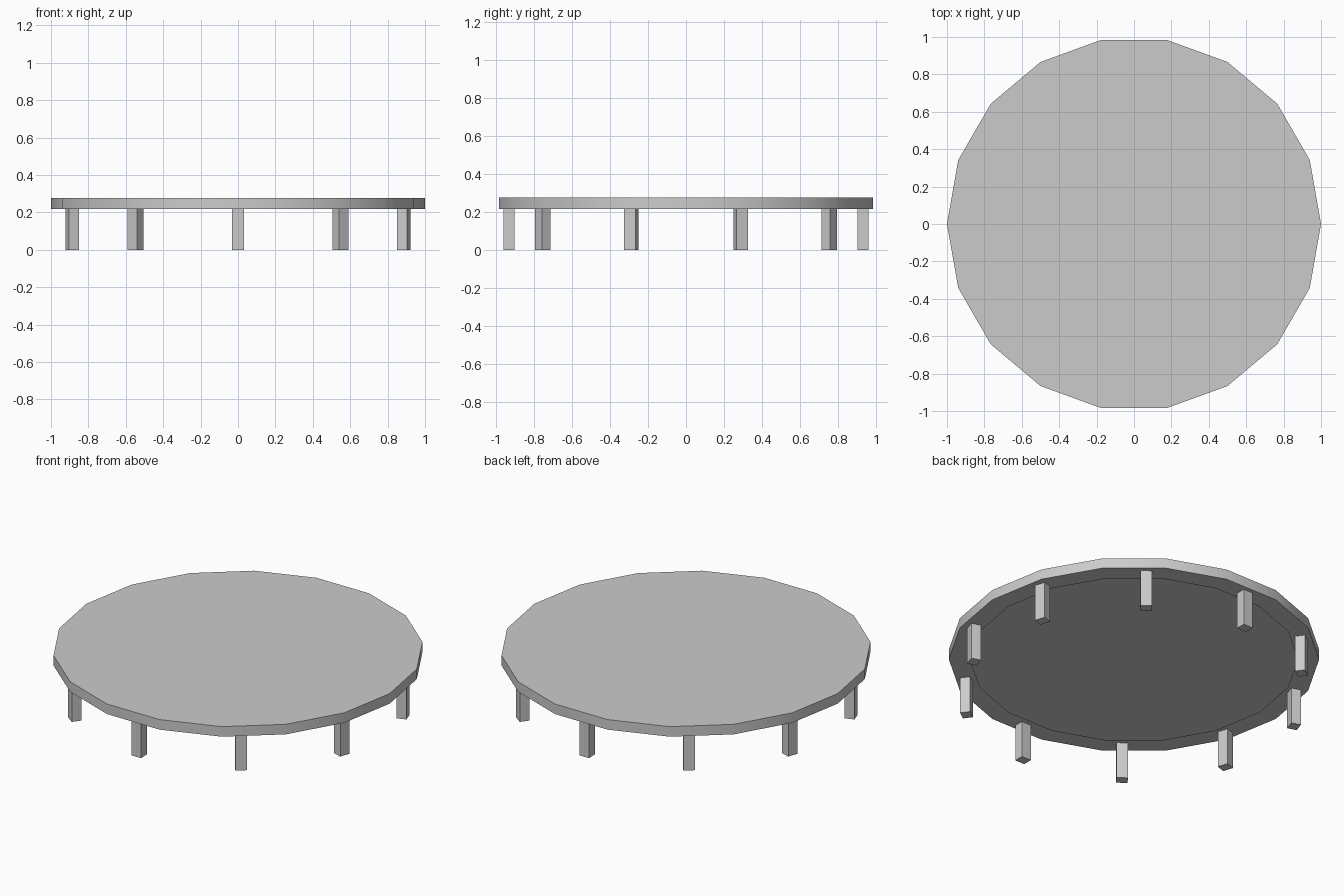
import bpy, bmesh, math

if "Cube" in bpy.data.objects:
    bpy.data.objects.remove(bpy.data.objects["Cube"])

SIDES, TOP_Z, UNDER_Z = 18, 0.277, 0.217
INNER_RADIUS = 0.885
LEGS, LEG_RADIUS = 10, 0.932


def ring(bm, radius, z):
    # loop of vertices with a corner pointing along +x
    step = 2 * math.pi / SIDES
    return [bm.verts.new((radius * math.cos(i * step), radius * math.sin(i * step), z))
            for i in range(SIDES)]


def bridge(bm, a, b):
    for i in range(SIDES):
        j = (i + 1) % SIDES
        bm.faces.new((a[i], a[j], b[j], b[i]))


def finish(bm, name):
    mesh = bpy.data.meshes.new(name)
    bm.to_mesh(mesh)
    bm.free()
    ob = bpy.data.objects.new(name, mesh)
    bpy.context.collection.objects.link(ob)
    bpy.ops.object.select_all(action='DESELECT')
    ob.select_set(True)
    bpy.context.view_layer.objects.active = ob
    bpy.ops.object.shade_smooth_by_angle(angle=math.radians(30))


def leg(i):
    # rectangular post turned to face outward
    a = math.pi / 2 + i * 2 * math.pi / LEGS
    bpy.ops.mesh.primitive_cube_add(
        size=1, rotation=(0, 0, a),
        location=(LEG_RADIUS * math.cos(a), LEG_RADIUS * math.sin(a), UNDER_Z / 2))
    ob = bpy.context.object
    ob.name = f"leg_{i + 1}"
    ob.scale = (0.056, 0.063, UNDER_Z)


# Round platform: flat top, side wall and a lip turned in underneath, hollow inside
bm = bmesh.new()
top = ring(bm, 1.0, TOP_Z)
low = ring(bm, 1.0, UNDER_Z)
inner = ring(bm, INNER_RADIUS, UNDER_Z)
bm.faces.new(top)
bridge(bm, low, top)
bridge(bm, inner, low)
finish(bm, "platform_top")

# Ring of short legs
for i in range(LEGS):
    leg(i)
